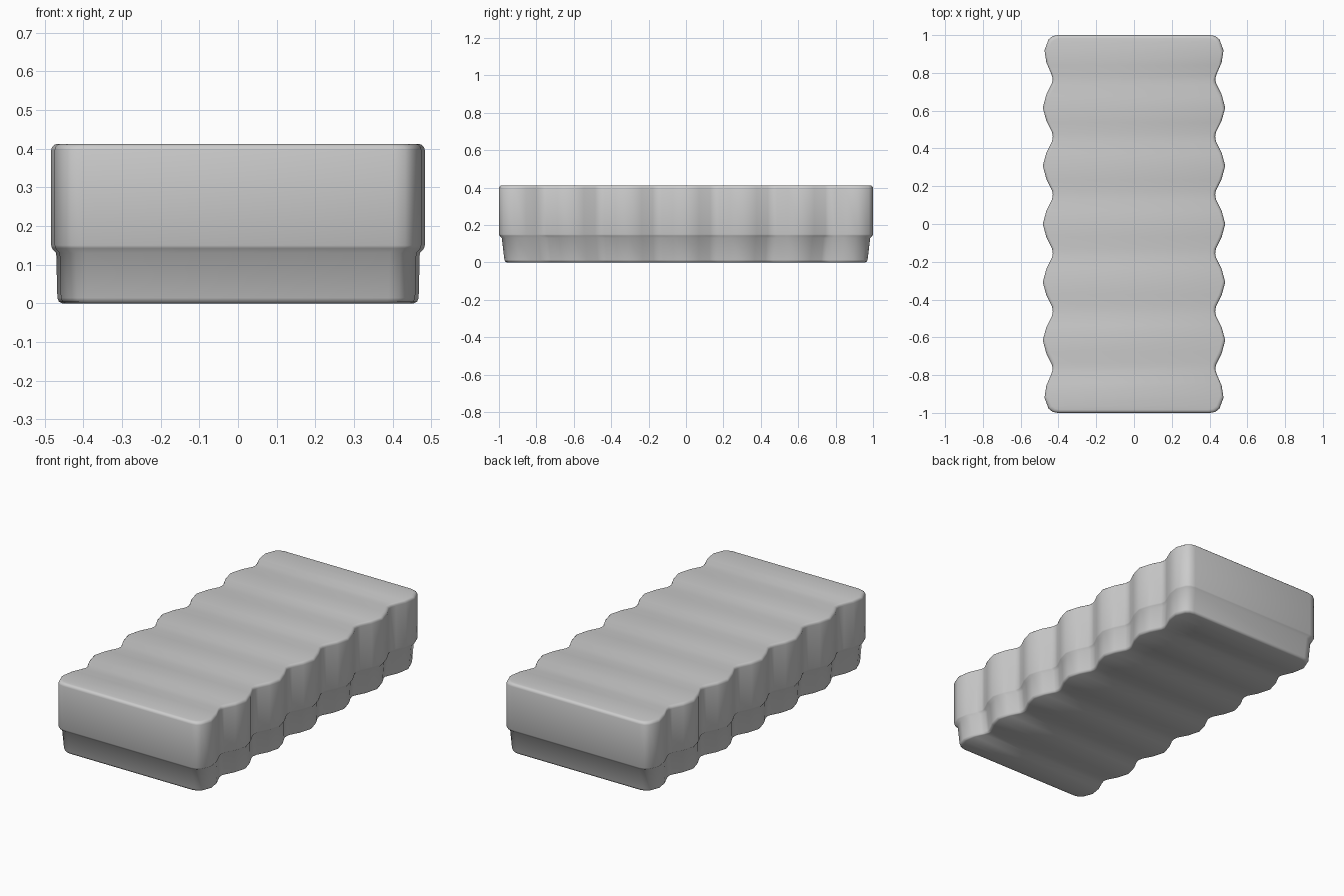
import bpy, bmesh, math

if "Cube" in bpy.data.objects:
    bpy.data.objects.remove(bpy.data.objects["Cube"])

# Right-hand half of the scalloped outline, from the back end to the front end
corner = [(0.405, 1.0), (0.432, 0.994), (0.452, 0.978), (0.474, 0.92), (0.464, 0.855), (0.44, 0.80)]
bump = [(0.43, 0.154), (0.434, 0.13), (0.464, 0.07), (0.483, 0.0),
        (0.464, -0.07), (0.434, -0.13)]
side = list(corner)
for k in range(5):
    side += [(x, y + 0.616 - 0.308 * k) for x, y in bump]
side += [(0.43, -0.77)]
side += [(x, -y) for x, y in reversed(corner)]
outline = side + [(-x, y) for x, y in reversed(side)]
count, half = len(outline), len(side)

# Vertical profile: (inset in x, inset in y, height)
profile = [(0.028, 0.042, 0.0), (0.020, 0.033, 0.004), (0.016, 0.029, 0.014),
           (0.013, 0.015, 0.130), (0.002, 0.003, 0.142), (0.0, 0.0, 0.150)]
for a in (0, 30, 60, 90):
    r = 0.016
    inset = r * (1 - math.cos(math.radians(a)))
    profile.append((inset, inset, 0.396 + r * math.sin(math.radians(a))))

# Loft the outline up the profile
bm = bmesh.new()
rings = []
for dx, dy, z in profile:
    rings.append([bm.verts.new((x - math.copysign(dx, x), y * (1 - dy), z))
                  for x, y in outline])
for low, high in zip(rings, rings[1:]):
    for i in range(count):
        j = (i + 1) % count
        bm.faces.new((low[i], low[j], high[j], high[i]))

# Flat top and bottom, closed with strips running across the width
for ring in (rings[0], rings[-1]):
    for i in range(half - 1):
        bm.faces.new((ring[i], ring[i + 1], ring[count - 2 - i], ring[count - 1 - i]))
bmesh.ops.recalc_face_normals(bm, faces=bm.faces)

mesh = bpy.data.meshes.new("scalloped_block")
bm.to_mesh(mesh)
bm.free()
block = bpy.data.objects.new("scalloped_block", mesh)
bpy.context.collection.objects.link(block)
bpy.context.view_layer.objects.active = block
block.select_set(True)
bpy.ops.object.shade_smooth_by_angle(angle=math.radians(60))
